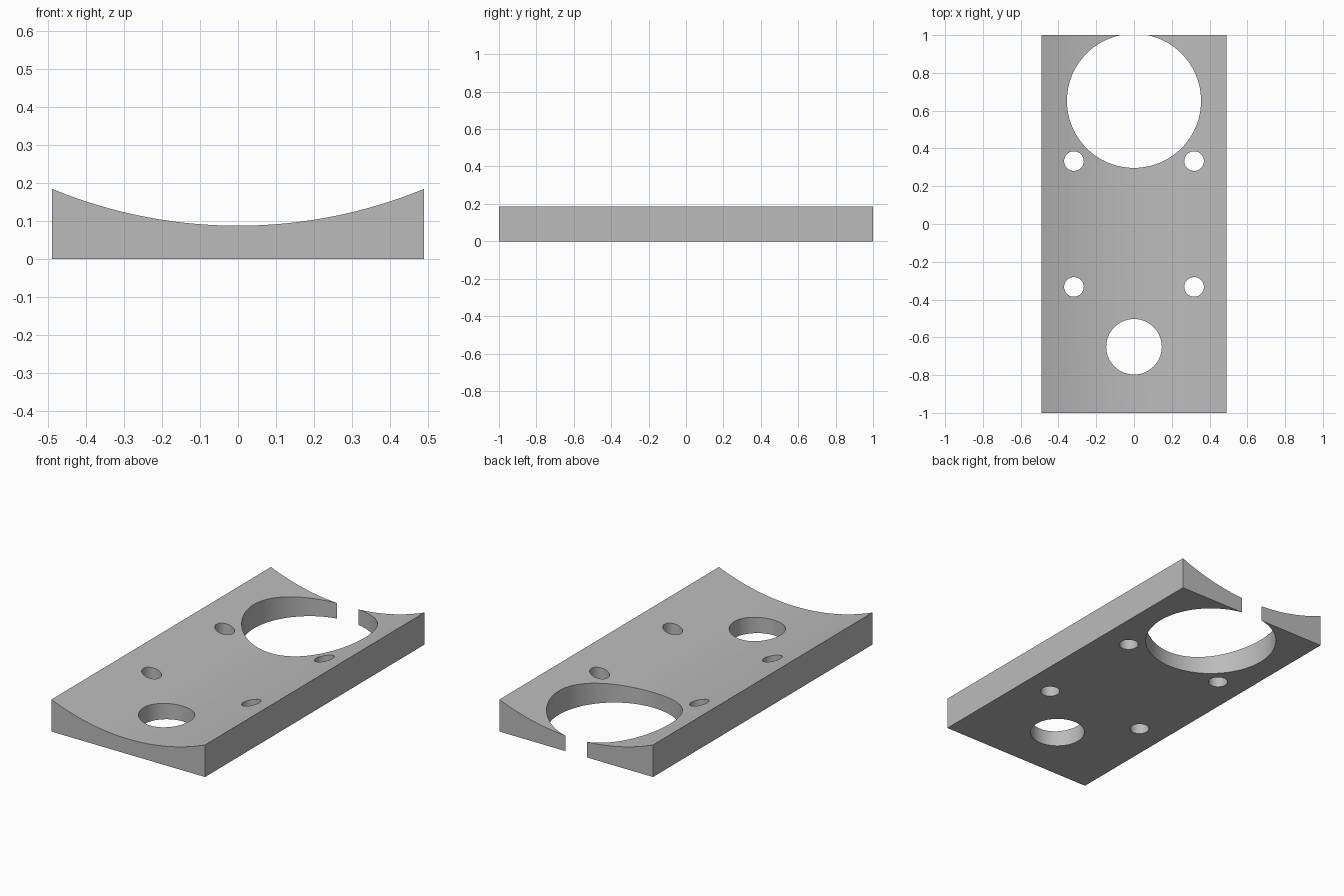
import bpy
import bmesh
import math

cube = bpy.data.objects.get("Cube")
if cube:
    bpy.data.objects.remove(cube, do_unlink=True)

HALF_W, HALF_L = 0.49, 1.0
EDGE_Z, MID_Z = 0.185, 0.088
ARC_STEPS = 32

grey = bpy.data.materials.new("plain grey")
grey.use_nodes = True
colour = (0.5, 0.5, 0.5, 1)
grey.diffuse_color = colour
grey.node_tree.nodes["Principled BSDF"].inputs["Base Color"].default_value = colour


def make_object(name, bm):
    mesh = bpy.data.meshes.new(name)
    bmesh.ops.recalc_face_normals(bm, faces=bm.faces)
    bm.to_mesh(mesh)
    bm.free()
    mesh.materials.append(grey)
    obj = bpy.data.objects.new(name, mesh)
    bpy.context.collection.objects.link(obj)
    return obj


# Plate: flat base and a concave circular top, extruded along y
sag = EDGE_Z - MID_Z
radius = (HALF_W ** 2 + sag ** 2) / (2 * sag)
sweep = math.asin(HALF_W / radius)
profile = [(-HALF_W, 0), (HALF_W, 0)]
for i in range(ARC_STEPS + 1):
    a = sweep * (1 - 2 * i / ARC_STEPS)
    profile.append((radius * math.sin(a), MID_Z + radius * (1 - math.cos(a))))
bm = bmesh.new()
face = bm.faces.new([bm.verts.new((x, -HALF_L, z)) for x, z in profile])
extruded = bmesh.ops.extrude_face_region(bm, geom=[face])["geom"]
bmesh.ops.translate(bm, vec=(0, 2 * HALF_L, 0),
                    verts=[v for v in extruded if isinstance(v, bmesh.types.BMVert)])
plate = make_object("curved_plate", bm)

# Holes: large one open at the back edge, medium one at the front, four bolt holes
holes = [(0, 0.652, 0.355), (0, -0.65, 0.147)]
holes += [(sx * 0.318, sy * 0.333, 0.052) for sx in (-1, 1) for sy in (-1, 1)]
bm = bmesh.new()
for x, y, r in holes:
    made = bmesh.ops.create_cone(bm, cap_ends=True, segments=96,
                                 radius1=r, radius2=r, depth=1)
    bmesh.ops.translate(bm, vec=(x, y, 0), verts=made["verts"])
cutter = make_object("hole_cutter", bm)
cutter.hide_render = True

# Cut the holes and remove the cutter
bpy.context.view_layer.objects.active = plate
plate.select_set(True)
cut = plate.modifiers.new("holes", 'BOOLEAN')
cut.operation = 'DIFFERENCE'
cut.solver = 'EXACT'
cut.object = cutter
bpy.ops.object.modifier_apply(modifier=cut.name)
bpy.data.objects.remove(cutter, do_unlink=True)

bpy.ops.object.shade_smooth_by_angle(angle=math.radians(30))
